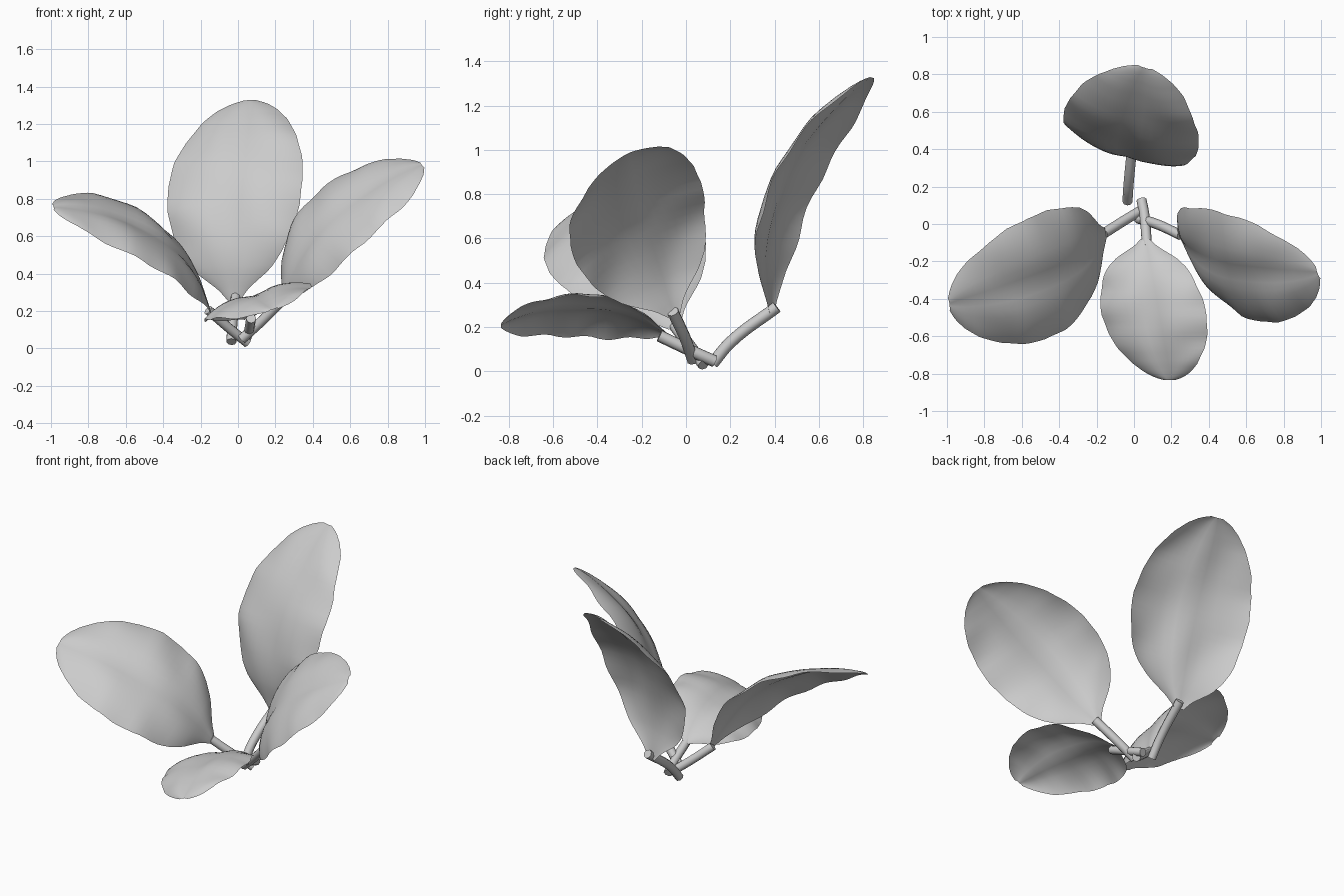
import bpy, bmesh, math
from mathutils import Vector

if "Cube" in bpy.data.objects:
    bpy.data.objects.remove(bpy.data.objects["Cube"])

grey = bpy.data.materials.new("pale grey")
grey.diffuse_color = (0.6, 0.6, 0.6, 1)
grey.use_nodes = True
grey.node_tree.nodes["Principled BSDF"].inputs["Base Color"].default_value = grey.diffuse_color

# half width along the blade, as a share of the widest point
OUTLINE = [(0, .08), (.05, .22), (.13, .56), (.2, .74), (.28, .87), (.42, .98), (.54, 1),
           (.66, .95), (.78, .82), (.88, .63), (.94, .45), (.98, .27), (1, .1)]


def half_width(t):
    for (a, wa), (b, wb) in zip(OUTLINE, OUTLINE[1:]):
        if t <= b:
            return wa + (wb - wa) * (t - a) / (b - a)
    return OUTLINE[-1][1]


def leaf(name, base, tip, side, bend, dome_height, seed):
    """Oval blade arched along its length, cushioned across, with a groove and wavy rim."""
    base, tip, side = Vector(base), Vector(tip), Vector(side)
    axis = tip - base
    up = axis.cross(side).normalized()
    if up.z < 0:
        up = -up
    rows, cols = 36, 20
    bm = bmesh.new()
    grid = []
    for i in range(rows + 1):
        s = i / rows
        t = s - math.sin(2 * math.pi * s) / 12      # closer rows at both ends
        w = half_width(t)
        row = []
        for j in range(cols + 1):
            u = math.sin(math.pi * (j / cols - 0.5))  # closer columns at the rim
            arch = bend * 4 * t * (1 - t) * (1.15 - 0.3 * t)
            dome = w * (dome_height * (1 - abs(u) ** 3) - 0.015 * math.exp(-(u / 0.2) ** 2))
            wave = 0.008 * w * u * u * math.sin(24 * t + seed + 2 * u)
            wave += 0.004 * w * math.sin(13 * t + 5 * u + seed)
            row.append(bm.verts.new(base + axis * t + side * (u * w) + up * (arch + dome + wave)))
        grid.append(row)
    for i in range(rows):
        for j in range(cols):
            bm.faces.new((grid[i][j], grid[i][j + 1], grid[i + 1][j + 1], grid[i + 1][j]))
    bm.normal_update()
    if sum(f.normal.dot(up) for f in bm.faces) < 0:
        bmesh.ops.reverse_faces(bm, faces=bm.faces[:])
    for f in bm.faces:
        f.smooth = True
    me = bpy.data.meshes.new(name)
    bm.to_mesh(me)
    bm.free()
    me.materials.append(grey)
    ob = bpy.data.objects.new(name, me)
    bpy.context.collection.objects.link(ob)


def stem(name, points, radius=0.027):
    """Round capped tube through a few points."""
    cu = bpy.data.curves.new(name, 'CURVE')
    cu.dimensions = '3D'
    cu.bevel_depth = radius
    cu.bevel_resolution = 2
    cu.use_fill_caps = True
    cu.resolution_u = 6
    sp = cu.splines.new('BEZIER')
    sp.bezier_points.add(len(points) - 1)
    for p, co in zip(sp.bezier_points, points):
        p.co = co
        p.handle_left_type = p.handle_right_type = 'AUTO'
    cu.materials.append(grey)
    ob = bpy.data.objects.new(name, cu)
    bpy.context.collection.objects.link(ob)


# blades: base, tip, half-width vector, arch height, cushion height
leaf("back_leaf", (-.02, .39, .25), (.06, .84, 1.325), (.36, -.10, .02), .14, .065, 0)
leaf("right_leaf", (.24, -.05, .25), (.985, -.26, .98), (.115, -.295, -.145), .125, .06, 1.7)
leaf("left_leaf", (-.15, -.05, .20), (-.99, -.43, .755), (.045, -.325, -.155), .14, .06, 3.1)
leaf("front_leaf", (.06, -.08, .16), (.19, -.835, .205), (.28, 0, .095), .07, .055, 4.4)

# stems meeting at the bottom
stem("back_stem", [(-.035, .12, .035), (-.03, .20, .13), (-.01, .41, .29)])
stem("right_stem", [(.02, .03, .05), (.12, .0, .14), (.25, -.06, .27)])
stem("left_stem", [(.05, .08, .03), (-.05, .02, .11), (-.16, -.05, .205)])
stem("front_stem", [(.04, .13, .045), (.055, .05, .08), (.07, -.12, .16)])
